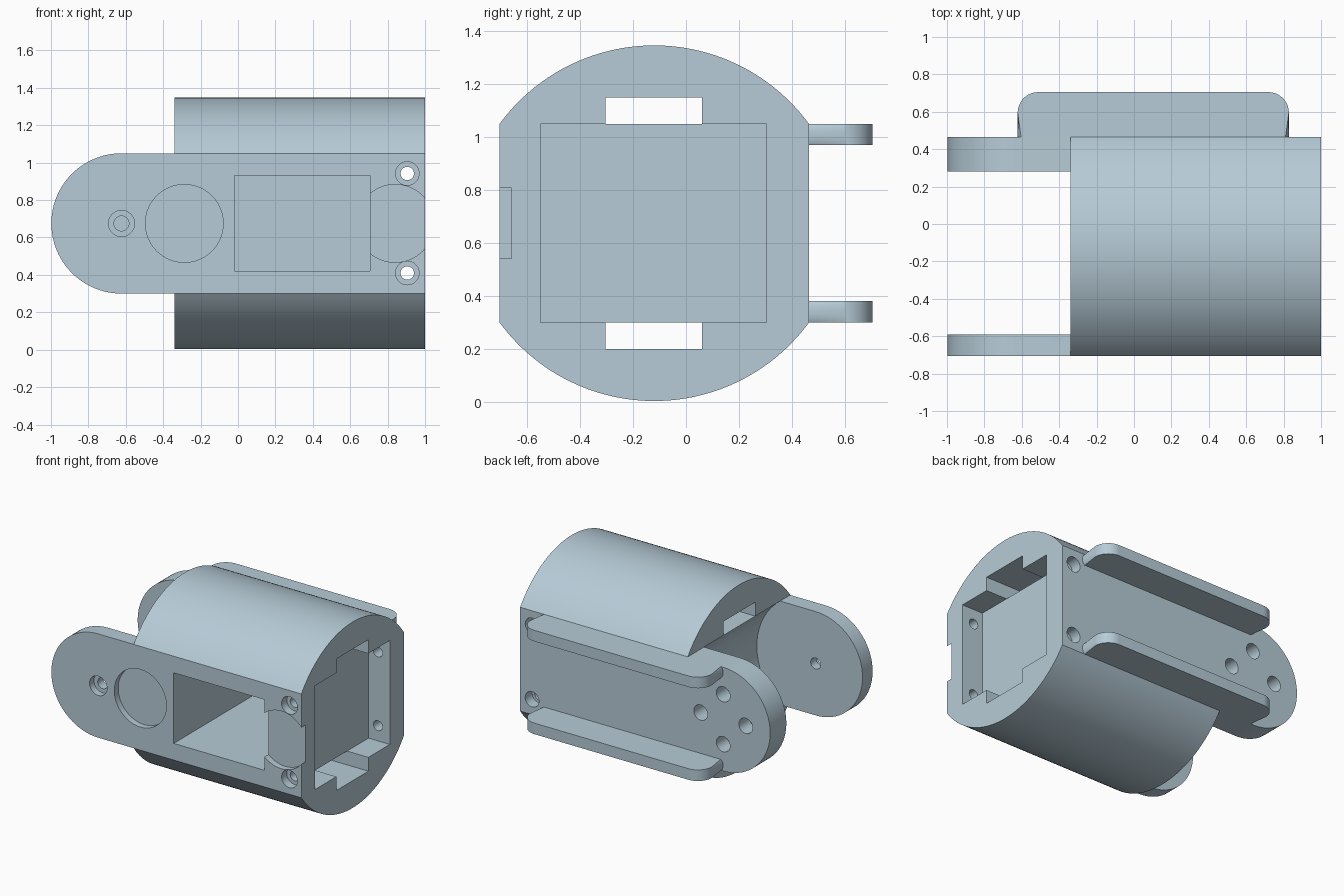
import bpy, bmesh, math
from mathutils import Vector

cube = bpy.data.objects.get("Cube")
if cube:
    bpy.data.objects.remove(cube, do_unlink=True)

mat = bpy.data.materials.new("pale blue grey")
COLOUR = (0.47, 0.60, 0.68, 1)
mat.use_nodes = True
mat.diffuse_color = COLOUR
mat.node_tree.nodes["Principled BSDF"].inputs["Base Color"].default_value = COLOUR

FRONT, BACK = -0.705, 0.465      # outer faces of the cheeks
LOW, HIGH = 0.30, 1.05           # cheek height range
MID = (LOW + HIGH) / 2
PIVOT = -0.623                   # centre of the rounded cheek ends
END = -0.34                      # rear end of the shell caps


def arc(cx, cy, r, a0, a1, n):
    """Points on an arc, angles in degrees."""
    angles = [math.radians(a0 + (a1 - a0) * i / n) for i in range(n + 1)]
    return [(cx + r * math.cos(a), cy + r * math.sin(a)) for a in angles]


def finish(name, bm):
    bmesh.ops.recalc_face_normals(bm, faces=bm.faces)
    mesh = bpy.data.meshes.new(name)
    bm.to_mesh(mesh)
    bm.free()
    mesh.materials.append(mat)
    ob = bpy.data.objects.new(name, mesh)
    bpy.context.scene.collection.objects.link(ob)
    return ob


def prism_mesh(pts, axis, lo, hi):
    """Extrude a closed 2D profile along the given axis."""
    place = {"x": lambda p, t: (t, p[0], p[1]),
             "y": lambda p, t: (p[0], t, p[1]),
             "z": lambda p, t: (p[0], p[1], t)}[axis]
    bm = bmesh.new()
    a = [bm.verts.new(place(p, lo)) for p in pts]
    b = [bm.verts.new(place(p, hi)) for p in pts]
    bm.faces.new(a)
    bm.faces.new(b)
    for i in range(len(pts)):
        j = (i + 1) % len(pts)
        bm.faces.new((a[i], a[j], b[j], b[i]))
    return bm


def prism(name, pts, axis, lo, hi):
    return finish(name, prism_mesh(pts, axis, lo, hi))


def smooth(ob):
    bpy.ops.object.select_all(action="DESELECT")
    ob.select_set(True)
    bpy.context.view_layer.objects.active = ob
    bpy.ops.object.shade_smooth_by_angle(angle=math.radians(35))


def cut(target, cutter):
    """Subtract the cutter and discard it."""
    cutter.hide_render = True
    mod = target.modifiers.new("cut", "BOOLEAN")
    mod.operation = "DIFFERENCE"
    mod.solver = "EXACT"
    mod.object = cutter
    bpy.context.view_layer.objects.active = target
    bpy.ops.object.modifier_apply(modifier=mod.name)
    bpy.data.objects.remove(cutter, do_unlink=True)


def cut_round(target, x, z, r, lo, hi, n=32):
    cut(target, prism("round_cutter", arc(x, z, r, 0, 360, n)[:-1], "y", lo, hi))


def cut_box(target, x0, x1, y0, y1, z0, z1):
    outline = [(x0, z0), (x1, z0), (x1, z1), (x0, z1)]
    cut(target, prism("box_cutter", outline, "y", y0, y1))


# Core block with both rounded cheeks
half = (HIGH - LOW) / 2
outline = [(1, LOW), (1, HIGH)] + arc(PIVOT, MID, half, 90, 270, 48)
core = prism("bracket_core", outline, "y", FRONT, BACK)

# Swing clearance between the cheeks
clearance = math.hypot(END - PIVOT, half)
cut_round(core, PIVOT, MID, clearance, -0.59, 0.28, 96)

# Motor pocket and open end recess
cut_box(core, -0.02, 0.705, -0.9, 0.30, 0.42, 0.93)
cut_box(core, 0.83, 1.2, -0.55, 0.305, 0.1, 1.25)

# Shallow round reliefs in the front face
for x in (-0.287, 0.84):
    cut_round(core, x, MID, 0.208, -0.9, FRONT + 0.045, 64)

# Pivot screw hole, counterbored
cut_round(core, PIVOT, MID, 0.04, -0.9, -0.4)
cut_round(core, PIVOT, MID, 0.07, -0.9, FRONT + 0.05)

# Corner screw holes through front and back
for z in (0.41, 0.942):
    cut_round(core, 0.905, z, 0.036, -0.9, 0.9)
    cut_round(core, 0.905, z, 0.063, -0.9, FRONT + 0.06)
    cut_round(core, 0.905, z, 0.055, BACK - 0.08, 0.9)

# Ring of four holes in the back cheek
for dx, dz in ((0.18, 0), (-0.18, 0), (0, 0.18), (0, -0.18)):
    cut_round(core, PIVOT + dx, MID + dz, 0.036, 0.0, 0.9)
    cut_round(core, PIVOT + dx, MID + dz, 0.055, BACK - 0.12, 0.9)
smooth(core)

# Curved shell caps, each with a cable slot along its flat side
centre = (FRONT + BACK) / 2
width = (BACK - FRONT) / 2
rise = 0.672 - half
radius = (width ** 2 + rise ** 2) / (2 * rise)
spread = math.degrees(math.asin(width / radius))
for name, side in (("upper_shell", 1), ("lower_shell", -1)):
    curve = arc(centre, half + rise - radius, radius, 90 - spread, 90 + spread, 64)
    slot = [(-0.305, half), (-0.305, half + 0.1), (0.06, half + 0.1), (0.06, half)]
    profile = [(y, MID + side * h) for y, h in curve + slot]
    smooth(prism(name, profile, "x", END, 1))

# Rounded rails on the back face
corner = 0.11
rail_outline = ([(-0.622, 0.3), (0.828, 0.3)]
                + arc(0.828 - corner, 0.705 - corner, corner, 0, 90, 12)
                + arc(-0.622 + corner, 0.705 - corner, corner, 90, 180, 12))
for name, low in (("upper_rail", HIGH - 0.08), ("lower_rail", LOW)):
    bm = prism_mesh(rail_outline, "z", low, low + 0.08)
    rims = [e for e in bm.edges if abs(e.verts[0].co.z - e.verts[1].co.z) < 1e-5]
    bmesh.ops.bevel(bm, geom=rims, offset=0.036, segments=6, profile=0.5,
                    affect="EDGES", clamp_overlap=False)
    bmesh.ops.bisect_plane(bm, geom=bm.verts[:] + bm.edges[:] + bm.faces[:],
                           plane_co=Vector((0, BACK - 0.003, 0)),
                           plane_no=Vector((0, 1, 0)), clear_inner=True)
    smooth(finish(name, bm))
